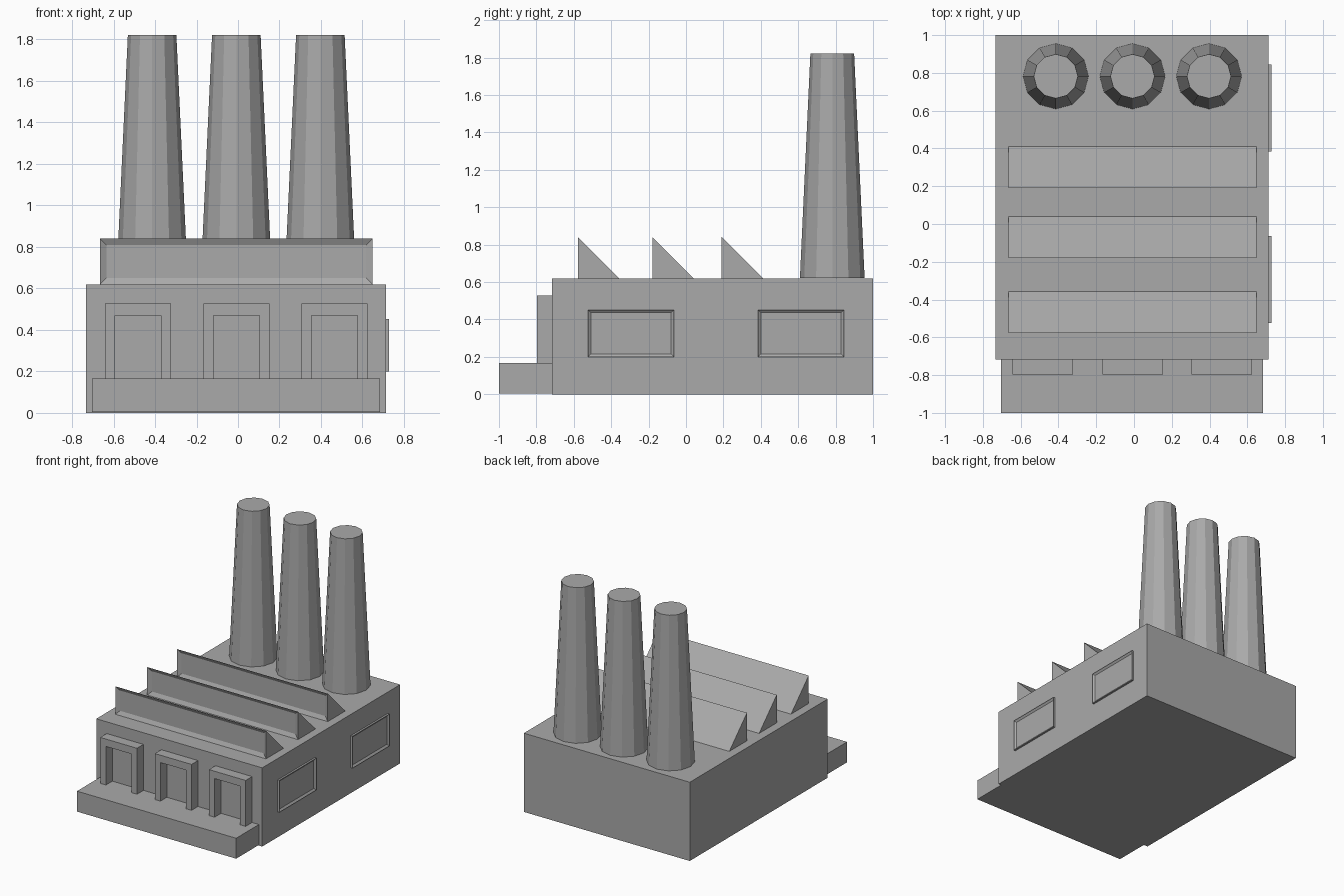
import bpy
import bmesh
from mathutils import Matrix, Vector

cube = bpy.data.objects.get("Cube")
if cube:
    bpy.data.objects.remove(cube, do_unlink=True)

# One plain grey for the whole building
grey = bpy.data.materials.new("plain grey")
grey.use_nodes = True
grey.diffuse_color = (0.4, 0.4, 0.4, 1)
grey.node_tree.nodes["Principled BSDF"].inputs["Base Color"].default_value = grey.diffuse_color


def finish(name, bm):
    bmesh.ops.recalc_face_normals(bm, faces=bm.faces)
    mesh = bpy.data.meshes.new(name)
    bm.to_mesh(mesh)
    bm.free()
    mesh.materials.append(grey)
    obj = bpy.data.objects.new(name, mesh)
    bpy.context.collection.objects.link(obj)
    return obj


def add_box(bm, x, y, z):
    """Add a box spanning the given (min, max) ranges."""
    spans = (x, y, z)
    centre = Vector([(a + b) / 2 for a, b in spans])
    size = [b - a for a, b in spans]
    bmesh.ops.create_cube(bm, size=1, matrix=Matrix.Translation(centre) @ Matrix.Diagonal((*size, 1)))


def box(name, x, y, z):
    bm = bmesh.new()
    add_box(bm, x, y, z)
    return finish(name, bm)


def recess(bm, direction, rim, depth):
    """Sink a panel into the face that looks along the direction."""
    bmesh.ops.recalc_face_normals(bm, faces=bm.faces)
    bm.normal_update()
    face = max(bm.faces, key=lambda f: f.normal.dot(Vector(direction)))
    bmesh.ops.inset_region(bm, faces=[face], thickness=rim, depth=-depth, use_even_offset=True)


# Main hall and loading dock
box("main_hall", (-0.733, 0.713), (-0.717, 1), (0, 0.62))
box("loading_dock", (-0.703, 0.684), (-1, -0.717), (0.005, 0.166))

# Door surrounds: two posts and a lintel
for name, x in (("right", -0.482), ("middle", -0.007), ("left", 0.465)):
    bm = bmesh.new()
    outline = [(-0.16, 0.166), (-0.16, 0.528), (0.16, 0.528), (0.16, 0.166),
               (0.111, 0.166), (0.111, 0.47), (-0.111, 0.47), (-0.111, 0.166)]
    face = bm.faces.new([bm.verts.new((x + px, -0.797, pz)) for px, pz in outline])
    extruded = bmesh.ops.extrude_face_region(bm, geom=[face])["geom"]
    bmesh.ops.translate(bm, vec=(0, 0.08, 0), verts=[v for v in extruded if isinstance(v, bmesh.types.BMVert)])
    finish(f"door_surround_{name}", bm)

# Framed side windows
for name, y in (("front", -0.294), ("rear", 0.615)):
    bm = bmesh.new()
    add_box(bm, (0.71, 0.728), (y - 0.23, y + 0.23), (0.2, 0.452))
    recess(bm, (1, 0, 0), 0.016, 0.012)
    finish(f"side_window_{name}", bm)

# Sawtooth roof lights with a sunken front panel
for name, y in (("front", -0.577), ("middle", -0.18), ("rear", 0.191)):
    bm = bmesh.new()
    profile = [(y, 0.62), (y, 0.84), (y + 0.22, 0.62)]
    face = bm.faces.new([bm.verts.new((-0.665, py, pz)) for py, pz in profile])
    extruded = bmesh.ops.extrude_face_region(bm, geom=[face])["geom"]
    bmesh.ops.translate(bm, vec=(1.313, 0, 0), verts=[v for v in extruded if isinstance(v, bmesh.types.BMVert)])
    recess(bm, (0, -1, 0), 0.03, 0.015)
    finish(f"roof_light_{name}", bm)

# Tapered twelve-sided chimneys
for name, x in (("right", -0.414), ("middle", -0.008), ("left", 0.397)):
    bm = bmesh.new()
    bmesh.ops.create_cone(bm, cap_ends=True, segments=12, radius1=0.173, radius2=0.117, depth=1.2,
                          matrix=Matrix.Translation((x, 0.782, 1.221)))
    finish(f"chimney_{name}", bm)
